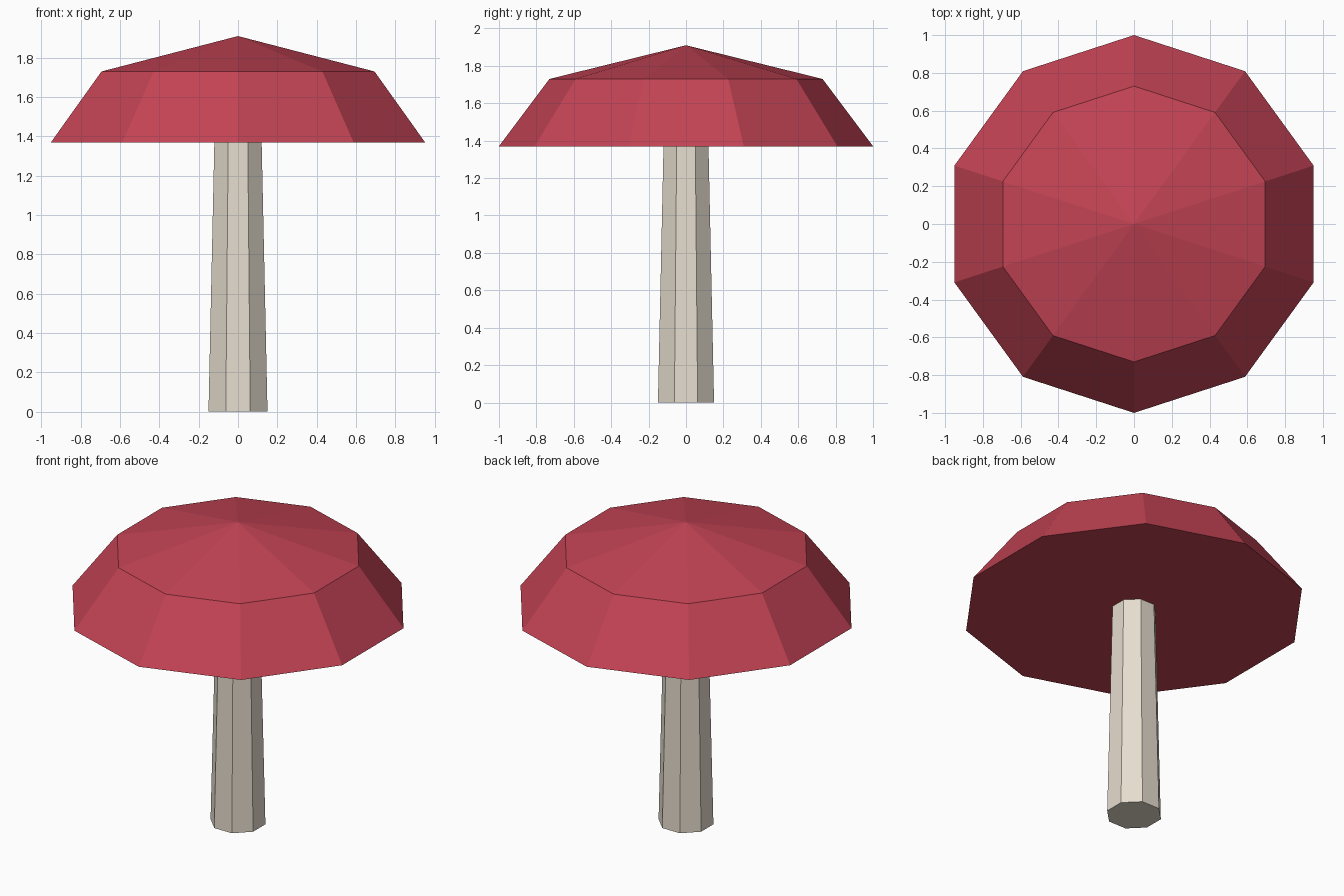
import bpy, bmesh
from math import cos, sin, pi, radians

cube = bpy.data.objects.get("Cube")
if cube:
    bpy.data.objects.remove(cube, do_unlink=True)


def material(name, rgb):
    mat = bpy.data.materials.new(name)
    mat.use_nodes = True
    colour = (*rgb, 1)
    mat.diffuse_color = colour
    bsdf = next(n for n in mat.node_tree.nodes if n.type == "BSDF_PRINCIPLED")
    bsdf.inputs["Base Color"].default_value = colour
    return mat


def faceted_solid(name, sides, start, profile, mat):
    """Stack rings of (radius, height); a zero radius makes a point."""
    bm = bmesh.new()
    rings = []
    for radius, z in profile:
        angles = [start + 2 * pi * i / sides for i in range(sides)]
        rings.append([bm.verts.new((radius * cos(a), radius * sin(a), z)) for a in angles])
    for low, high in zip(rings, rings[1:]):
        for i in range(sides):
            j = (i + 1) % sides
            bm.faces.new((low[i], low[j], high[j], high[i]))
    bm.faces.new(reversed(rings[0]))
    if profile[-1][0] > 0:
        bm.faces.new(rings[-1])
    bmesh.ops.remove_doubles(bm, verts=bm.verts, dist=0.0001)
    bmesh.ops.recalc_face_normals(bm, faces=bm.faces)
    mesh = bpy.data.meshes.new(name)
    bm.to_mesh(mesh)
    bm.free()
    mesh.materials.append(mat)
    obj = bpy.data.objects.new(name, mesh)
    bpy.context.collection.objects.link(obj)
    return obj


red = material("muted_red", (0.546, 0.056, 0.089))
cream = material("warm_cream", (0.79, 0.72, 0.617))

# Tapered eight-sided stem, flat side to the front
flat = cos(radians(22.5))
faceted_solid("stem", 8, radians(22.5), [(0.15 / flat, 0), (0.12 / flat, 1.38)], cream)

# Ten-sided cap with a corner to the front, sloping rim and shallow peak
faceted_solid("cap", 10, pi / 2, [(1, 1.37), (0.73, 1.73), (0, 1.91)], red)
